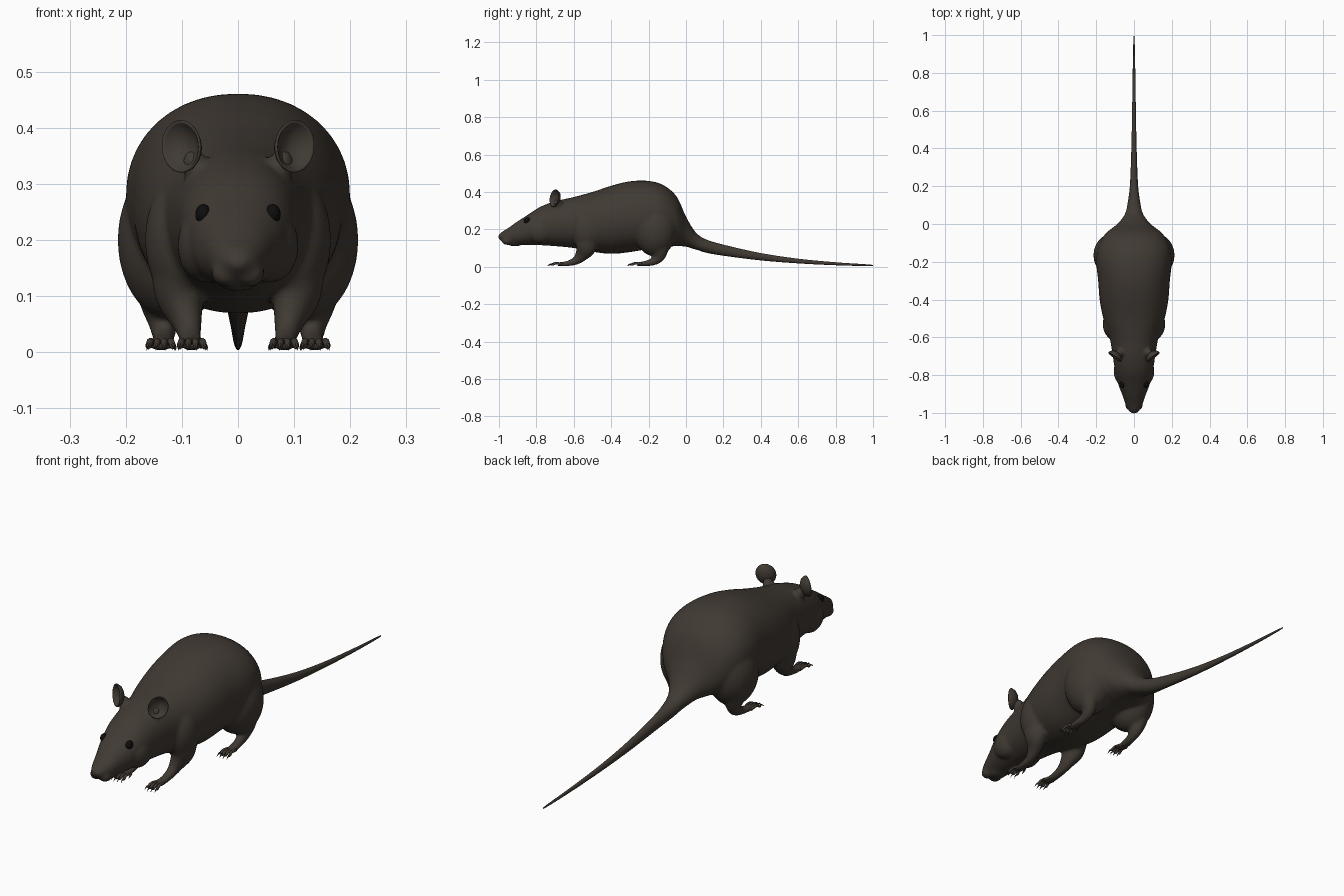
import bpy, bmesh
from math import cos, sin, pi
from mathutils import Vector, Matrix

if "Cube" in bpy.data.objects:
    bpy.data.objects.remove(bpy.data.objects["Cube"])


def material(name, rgb, rough):
    m = bpy.data.materials.new(name)
    m.use_nodes = True
    m.diffuse_color = (*rgb, 1)
    b = m.node_tree.nodes["Principled BSDF"]
    b.inputs["Base Color"].default_value = (*rgb, 1)
    b.inputs["Roughness"].default_value = rough
    return m


FUR = material("dark brown fur", (0.052, 0.042, 0.033), 0.8)
EYE = material("black eye", (0.004, 0.004, 0.004), 0.4)


def finish(bm, name, mat):
    bmesh.ops.recalc_face_normals(bm, faces=bm.faces)
    for f in bm.faces:
        f.smooth = True
    me = bpy.data.meshes.new(name)
    bm.to_mesh(me)
    bm.free()
    me.materials.append(mat)
    ob = bpy.data.objects.new(name, me)
    bpy.context.collection.objects.link(ob)
    return ob


def smooth_path(pts, n):
    """Catmull-Rom interpolation of station tuples."""
    p = [Vector(q) for q in pts]
    p = [p[0]] + p + [p[-1]]
    out = []
    for i in range(1, len(p) - 2):
        a, b, c, d = p[i - 1:i + 3]
        for k in range(n):
            t = k / n
            out.append(0.5 * (2 * b + (c - a) * t + (2 * a - 5 * b + 4 * c - d) * t * t
                              + (3 * b - a - 3 * c + d) * t ** 3))
    return out + [p[-2]]


def bridge(bm, rings):
    """Skin a list of point rings and cap the ends."""
    vr = [[bm.verts.new(c) for c in r] for r in rings]
    m = len(vr[0])
    for a, b in zip(vr, vr[1:]):
        for i in range(m):
            bm.faces.new((a[i], a[(i + 1) % m], b[(i + 1) % m], b[i]))
    bm.faces.new(vr[0])
    bm.faces.new(vr[-1])


def loft(bm, stations, seg=16, n=4):
    """Tube through (x, y, z, half width, half thickness) stations."""
    st = smooth_path(stations, n)
    rings = []
    for i, s in enumerate(st):
        t = (Vector(st[min(i + 1, len(st) - 1)][:3]) - Vector(st[max(i - 1, 0)][:3])).normalized()
        side = (Vector((1, 0, 0)) - t * t.x).normalized()
        up = t.cross(side)
        rings.append([Vector(s[:3]) + side * s[3] * cos(2 * pi * k / seg)
                      + up * s[4] * sin(2 * pi * k / seg) for k in range(seg)])
    bridge(bm, rings)


def spine(bm, stations, seg=40, n=5, power=0.93):
    """Upright rings along y from (y, bottom, top, half width)."""
    def bulge(v):
        return (1 if v > 0 else -1) * abs(v) ** power
    rings = []
    for y, lo, hi, w in smooth_path(stations, n):
        ang = [2 * pi * k / seg for k in range(seg)]
        rings.append([(w * bulge(cos(a)), y, (lo + hi) / 2 + (hi - lo) / 2 * bulge(sin(a)))
                      for a in ang])
    bridge(bm, rings)


def blob(bm, c, r, rot=None):
    m = Matrix.Translation(c) @ (rot or Matrix()) @ Matrix.Diagonal((*r, 1))
    bmesh.ops.create_uvsphere(bm, u_segments=24, v_segments=16, radius=1, matrix=m)


# Head, torso and legs, fused into one smooth skin
bm = bmesh.new()
spine(bm, [(-1.003, .15, .17, .012), (-.985, .137, .186, .03), (-.95, .122, .208, .047),
           (-.9, .116, .243, .064), (-.85, .116, .275, .083), (-.78, .115, .32, .1),
           (-.7, .11, .35, .112), (-.6, .1, .373, .13), (-.5, .08, .4, .163),
           (-.4, .069, .433, .182), (-.3, .078, .457, .19), (-.2, .095, .459, .2),
           (-.12, .105, .436, .19), (-.05, .11, .375, .15), (0, .107, .268, .088),
           (.05, .092, .186, .05), (.1, .078, .148, .035)])
blob(bm, (0, -.985, .166), (.019, .016, .013))      # nose
blob(bm, (0, -.915, .125), (.036, .04, .016))       # lower jaw
for s in (1, -1):
    blob(bm, (s * .02, -.955, .14), (.028, .032, .024))      # whisker pads
    blob(bm, (s * .062, -.78, .19), (.046, .07, .065))       # cheeks
    blob(bm, (s * .078, -.685, .335), (.022, .025, .028))    # ear roots
    blob(bm, (s * .1, -.53, .2), (.066, .085, .115))         # shoulders
    blob(bm, (s * .113, -.165, .2), (.102, .115, .145))      # thighs
    loft(bm, [(s * .108, -.53, .17, .048, .07), (s * .104, -.535, .105, .045, .058),
              (s * .092, -.56, .06, .029, .036), (s * .086, -.59, .032, .021, .023),
              (s * .083, -.635, .017, .021, .014), (s * .082, -.685, .014, .022, .011)])
    loft(bm, [(s * .13, -.145, .15, .065, .08), (s * .137, -.14, .09, .04, .048),
              (s * .133, -.148, .05, .026, .032), (s * .133, -.18, .026, .02, .021),
              (s * .136, -.22, .017, .021, .014), (s * .138, -.26, .013, .023, .011)])
body = finish(bm, "body", FUR)
rm = body.modifiers.new("fuse", 'REMESH')
rm.mode = 'VOXEL'
rm.voxel_size = 0.007
rm.use_smooth_shade = True
sm = body.modifiers.new("soften", 'SMOOTH')
sm.factor = 0.5
sm.iterations = 8

# Tail
bm = bmesh.new()
spine(bm, [(.04, .1, .185, .045), (.1, .077, .149, .0355), (.2, .059, .118, .022),
           (.4, .034, .073, .014), (.6, .018, .043, .01), (.8, .008, .024, .007),
           (.95, .004, .014, .004), (1, .004, .01, .001)], seg=20, n=6, power=1)
finish(bm, "tail", FUR)

for s, label in ((1, "left"), (-1, "right")):
    # Toes and claws fan out from the front of each paw
    for foot, fx, fy in (("front", .082, -.675), ("hind", .138, -.25)):
        bm = bmesh.new()
        for k in range(4):
            f = k - 1.5
            reach = .045 - .005 * abs(f)
            x0, x1 = fx + f * .01, fx + f * .0145
            loft(bm, [(s * x0, fy + .015, .014, .006, .007),
                      (s * (x0 + x1) / 2, fy - reach * .5, .019, .0062, .0065),
                      (s * x1, fy - reach, .011, .0052, .006),
                      (s * x1, fy - reach - .006, .01, .002, .003)], seg=10)
            loft(bm, [(s * x1, fy - reach + .005, .014, .003, .004),
                      (s * (x1 + f * .001), fy - reach - .012, .012, .0024, .003),
                      (s * (x1 + f * .002), fy - reach - .024, .003, .0003, .0004)], seg=8)
        # Small inner thumb toe
        loft(bm, [(s * (fx - .014), fy + .025, .014, .006, .007),
                  (s * (fx - .024), fy + .005, .011, .004, .005),
                  (s * (fx - .027), fy - .012, .004, .0006, .0008)], seg=8)
        finish(bm, f"{label}_{foot}_toes", FUR)

    # Cupped ear: a bowl with a thick rim, facing forward and outward
    bm = bmesh.new()
    back = Vector((-.55, .8, -.1)).normalized()
    up = Vector((.38, .12, 1))
    up = (up - back * up.dot(back)).normalized()
    wide = up.cross(back)
    mid = Vector((.097, -.697, .366))
    bowl = [(.04, .021), (.45, .018), (.8, .009), (.97, -.003), (1, -.008), (.95, -.011),
            (.86, -.006), (.7, .002), (.4, .01), (.04, .013)]
    rings = []
    for r, d in bowl:
        ring = []
        for k in range(32):
            a = 2 * pi * k / 32
            p = mid + wide * (.041 * r * cos(a)) + up * (.048 * r * sin(a)) + back * d
            ring.append((s * p.x, p.y, p.z))
        rings.append(ring)
    bridge(bm, rings)
    finish(bm, f"{label}_ear", FUR)

    # Eye
    bm = bmesh.new()
    blob(bm, (s * .062, -.848, .246), (.014, .019, .018))
    finish(bm, f"{label}_eye", EYE)
